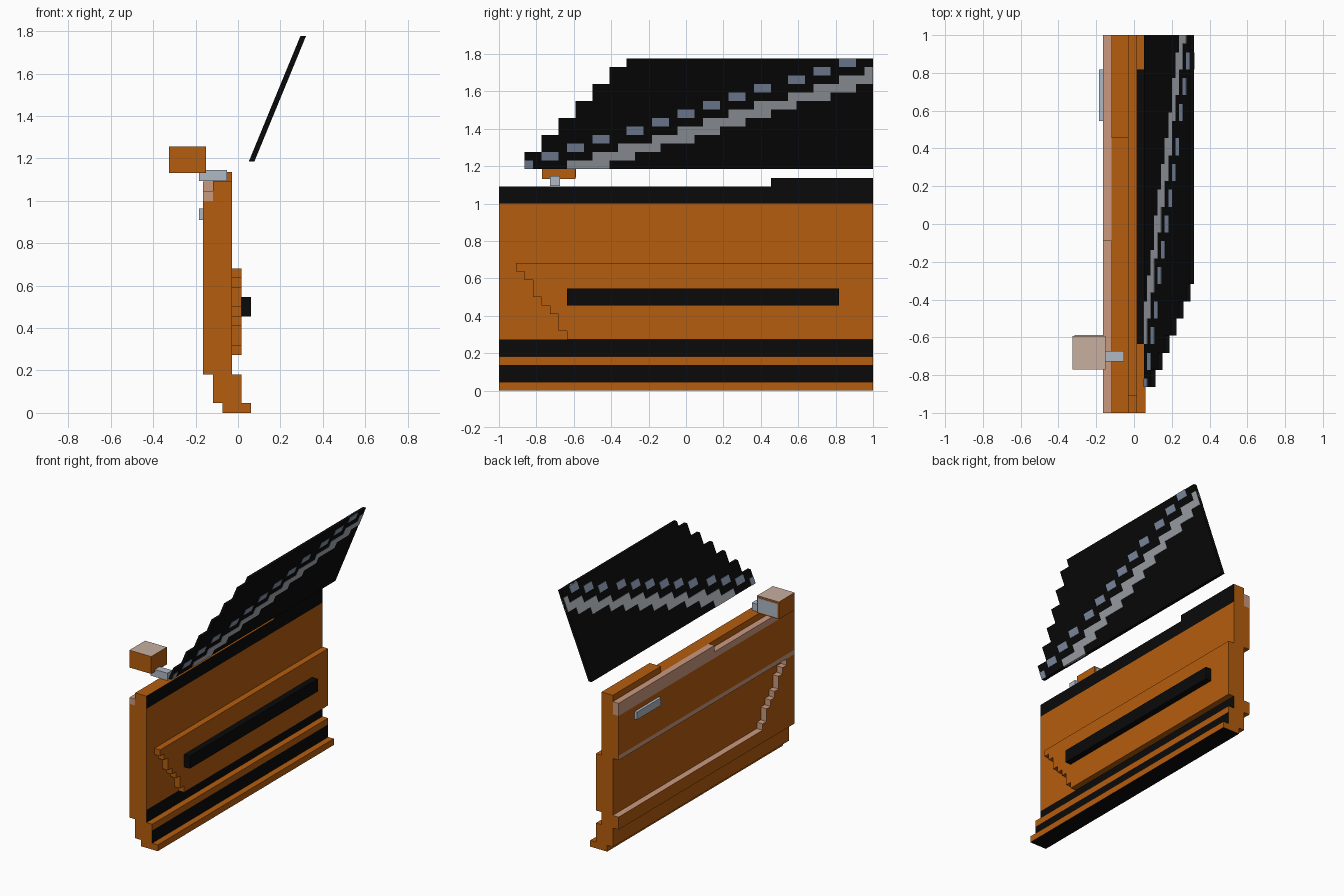
import bpy
import bmesh
from mathutils import Vector

old = bpy.data.objects.get("Cube")
if old:
    bpy.data.objects.remove(old, do_unlink=True)

V = 1 / 22  # block size


def material(name, rgb):
    m = bpy.data.materials.new(name)
    m.use_nodes = True
    m.diffuse_color = (*rgb, 1)
    m.node_tree.nodes["Principled BSDF"].inputs["Base Color"].default_value = (*rgb, 1)
    return m


ORANGE = material("orange paint", (0.46, 0.11, 0.004))
BLACK = material("black trim", (0.003, 0.003, 0.003))
TAN = material("tan edge", (0.60, 0.32, 0.21))
PALE = material("pale tan", (0.58, 0.43, 0.35))
GREY = material("light metal", (0.43, 0.48, 0.55))
SHINE = material("grey glass shine", (0.38, 0.41, 0.44))
BLUE = material("blue glass shine", (0.23, 0.29, 0.40))

DIRS = {"+x": (1, 0, 0), "-x": (-1, 0, 0), "+y": (0, 1, 0),
        "-y": (0, -1, 0), "+z": (0, 0, 1), "-z": (0, 0, -1)}


def add_box(bm, x, y, z, lean=0.0, slot=0, slots=None):
    """Box from ranges; lean shifts the top along x; slots maps a direction to a slot."""
    vs = bmesh.ops.create_cube(bm, size=1)["verts"]
    faces = {f for v in vs for f in v.link_faces}
    for f in faces:
        f.normal_update()
        f.material_index = slot
        for d, s in (slots or {}).items():
            if f.normal.dot(Vector(DIRS[d])) > 0.9:
                f.material_index = s
    for v in vs:
        up = v.co.z > 0
        v.co = (x[v.co.x > 0] + lean * up, y[v.co.y > 0], z[up])


def finish(name, bm, mats):
    me = bpy.data.meshes.new(name)
    bm.to_mesh(me)
    bm.free()
    for m in mats:
        me.materials.append(m)
    ob = bpy.data.objects.new(name, me)
    bpy.context.collection.objects.link(ob)
    return ob


def box(name, x, y, z, mat, **face_mats):
    """One box object; keyword px, nx, py, pz, nz recolours a side."""
    keys = {"px": "+x", "nx": "-x", "py": "+y", "ny": "-y", "pz": "+z", "nz": "-z"}
    mats = [mat] + list(face_mats.values())
    bm = bmesh.new()
    add_box(bm, x, y, z, slots={keys[k]: i + 1 for i, k in enumerate(face_mats)})
    return finish(name, bm, mats)


FULL = (-1, 1)
X_OUT, X_MID, X_IN, X_PLATE, X_REST = -0.164, -0.118, -0.028, 0.017, 0.062

# Stepped sill
box("sill_foot", (-0.073, X_REST), FULL, (0, V), ORANGE, nz=BLACK)
box("sill_lower", (X_MID, X_PLATE), FULL, (V, 3 * V), ORANGE, px=BLACK)
box("sill_upper", (X_MID, X_PLATE), FULL, (3 * V, 4 * V), ORANGE)

# Door core, with black bands on the inner side only
box("core_lower", (X_MID, X_IN), FULL, (4 * V, 6 * V), ORANGE, px=BLACK)
box("core_middle", (X_MID, X_IN), FULL, (6 * V, 22 * V), ORANGE)
box("core_top", (X_MID, X_IN), FULL, (22 * V, 24 * V), ORANGE, px=BLACK)
box("core_rear_rise", (X_MID, X_IN), (10 * V, 1), (24 * V, 25 * V), ORANGE, px=BLACK)

# Outer skin around the recess
box("skin_lower", (X_OUT, X_MID), FULL, (4 * V, 6 * V), ORANGE, pz=TAN)
box("skin_crease", (X_OUT, X_MID), FULL, (15 * V, 15.7 * V), ORANGE, nx=TAN)
box("skin_upper", (X_OUT, X_MID), FULL, (15.7 * V, 22 * V), ORANGE)
box("skin_rail_front", (X_OUT, X_MID), (-1, -2 * V), (22 * V, 23 * V), TAN)
box("skin_rail_rear", (X_OUT, X_MID), (-2 * V, 1), (22 * V, 24 * V), TAN)

# Recess outside and raised panel inside share one staircase edge
skin, panel = bmesh.new(), bmesh.new()
for row, step in enumerate((0, 1, 2, 2, 3, 4, 5, 5, 6)):
    edge = (step - 20) * V
    z = ((14 - row) * V, (15 - row) * V)
    add_box(skin, (X_OUT, X_MID), (-1, edge), z, slots={"+y": 1, "+z": 1})
    add_box(panel, (X_IN, X_PLATE), (edge, 1), z)
finish("skin_staircase", skin, [ORANGE, TAN])
finish("inner_panel", panel, [ORANGE])

box("armrest", (X_PLATE, X_REST), (-14 * V, 18 * V), (10 * V, 12 * V), BLACK)
box("outer_handle", (-0.184, X_OUT), (12 * V, 18 * V), (20 * V, 21.2 * V), GREY)

# Side mirror
box("mirror_arm", (-0.185, -0.052), (-0.728, -0.673), (1.093, 1.146), GREY)
box("mirror_housing", (-0.325, -0.152), (-0.77, -0.592), (1.13, 1.255), ORANGE, pz=PALE)
box("mirror_glass", (-0.315, -0.162), (-0.592, -0.588), (1.14, 1.242), GREY)

# Leaning window, one row of blocks at a time, with stair-stepped shine
Z0, ROWS, LEAN = 1.185, 13, 0.0187
glass, shine, dashes = bmesh.new(), bmesh.new(), bmesh.new()


def snap(y):
    return round(y / V) * V


def window_row(bm, row, y0, y1, half):
    xc = 0.064 + row * LEAN
    z = Z0 + row * V
    add_box(bm, (xc - half, xc + half), (y0, min(y1, 1)), (z, z + V), lean=LEAN)


for row in range(ROWS):
    front = (2 * (row // 2) - 19) * V
    window_row(glass, row, front, 1, 0.0115)
    start = snap(-0.636 + row * 0.1455)
    if start < 0.99:
        window_row(shine, row, start, start + 5 * V, 0.0135)
    dash = snap(-0.92 + row * 0.145)
    window_row(dashes, row, max(dash, front), dash + 2 * V, 0.0135)
finish("window_glass", glass, [BLACK])
finish("window_shine", shine, [SHINE])
finish("window_dashes", dashes, [BLUE])
